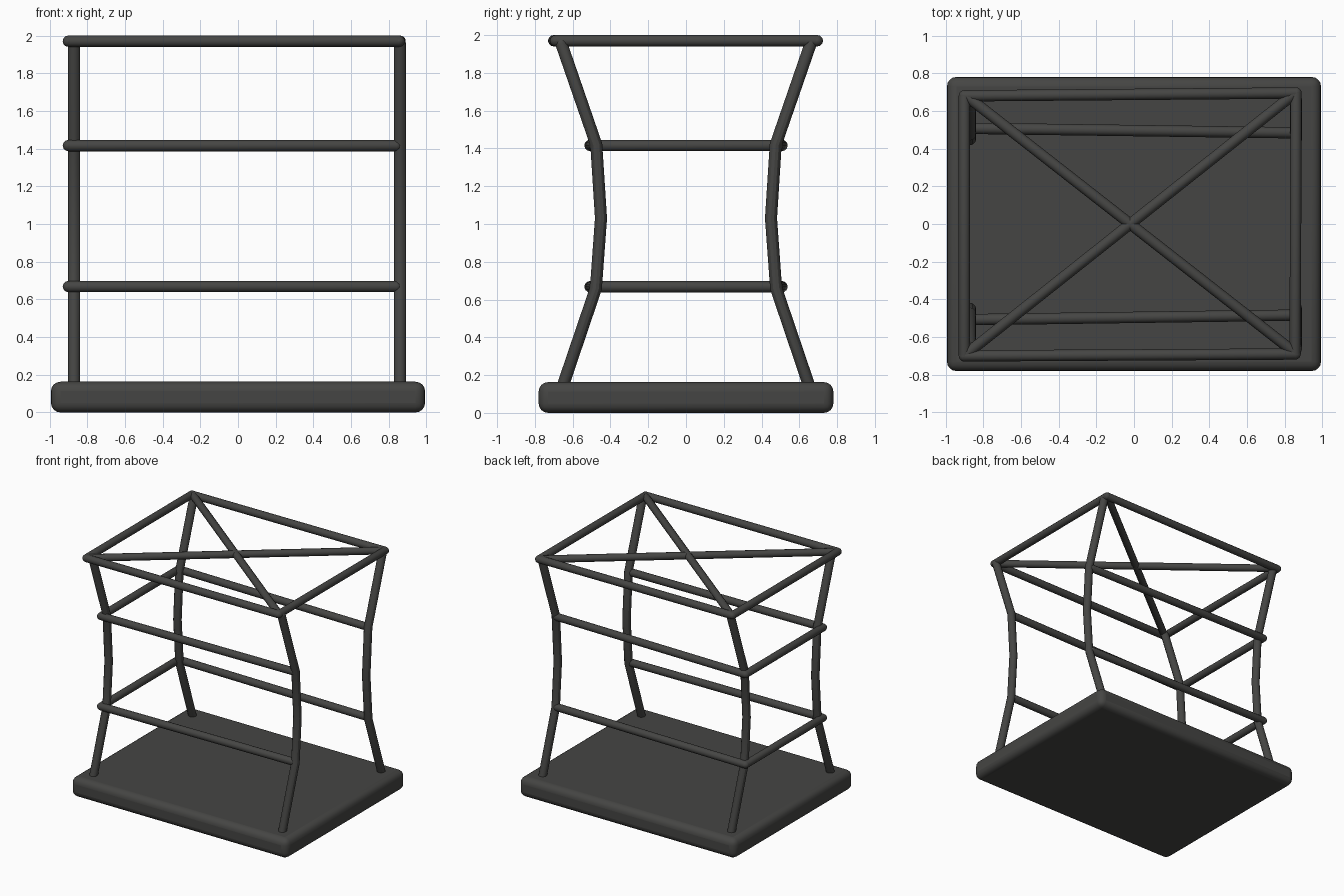
import bpy
from math import sin, cos, pi
from mathutils import Vector

if "Cube" in bpy.data.objects:
    bpy.data.objects.remove(bpy.data.objects["Cube"])

dark = bpy.data.materials.new("dark_steel")
dark.diffuse_color = (0.06, 0.06, 0.057, 1)
dark.use_nodes = True
dark.node_tree.nodes["Principled BSDF"].inputs["Base Color"].default_value = dark.diffuse_color


def tube(name, points, r):
    """Round tube along points, with hemispherical ends."""
    pts = [Vector(p) for p in points]
    a = (pts[0] - pts[1]).normalized()
    b = (pts[-1] - pts[-2]).normalized()
    angles = [pi / 2 * t for t in (0.3, 0.6, 0.85, 0.98)]
    path = [(pts[0] + a * r * sin(t), cos(t)) for t in reversed(angles)]
    path += [(p, 1.0) for p in pts]
    path += [(pts[-1] + b * r * sin(t), cos(t)) for t in angles]
    curve = bpy.data.curves.new(name, 'CURVE')
    curve.dimensions = '3D'
    curve.bevel_depth = r
    curve.bevel_resolution = 4
    curve.use_fill_caps = True
    spline = curve.splines.new('POLY')
    spline.points.add(len(path) - 1)
    for sp, (co, rad) in zip(spline.points, path):
        sp.co = (*co, 1)
        sp.radius = rad
    obj = bpy.data.objects.new(name, curve)
    bpy.context.collection.objects.link(obj)
    bpy.ops.object.select_all(action='DESELECT')
    obj.select_set(True)
    bpy.context.view_layer.objects.active = obj
    bpy.ops.object.convert(target='MESH')
    obj = bpy.context.active_object
    bpy.ops.object.shade_smooth_by_angle()
    obj.data.materials.append(dark)


# base slab with rounded edges
bpy.ops.mesh.primitive_cube_add(size=1, location=(0, 0, 0.0815))
base = bpy.context.active_object
base.name = "base_slab"
base.scale = (1.985, 1.56, 0.163)
bpy.ops.object.transform_apply(location=False, rotation=False, scale=True)
bevel = base.modifiers.new("round_edges", 'BEVEL')
bevel.width = 0.05
bevel.segments = 4
base.data.materials.append(dark)
bpy.ops.object.shade_smooth_by_angle()

# bent corner posts, pinched at mid height
for side, x in (("left", -0.87), ("right", 0.86)):
    for end, s in (("front", -1), ("back", 1)):
        tube(f"{side}_{end}_post",
             [(x, s * 0.66, 0.12), (x, s * 0.477, 0.66), (x, s * 0.45, 1.03),
              (x, s * 0.475, 1.42), (x, s * 0.66, 1.955)], 0.032)

# middle rails on three sides, right side left open
for level, z in (("lower", 0.668), ("upper", 1.416)):
    for end, s in (("front", -1), ("back", 1)):
        tube(f"{level}_{end}_rail", [(-0.9, s * 0.508, z), (0.84, s * 0.484, z)], 0.03)
    tube(f"{level}_left_rail", [(-0.9, -0.508, z), (-0.9, 0.508, z)], 0.03)

# roof frame and diagonal braces
z = 1.97
corners = [(-0.9, -0.70, z), (0.855, -0.69, z), (0.86, 0.695, z), (-0.9, 0.68, z)]
for i, side in enumerate(("front", "right", "back", "left")):
    tube(f"roof_{side}_bar", [corners[i], corners[(i + 1) % 4]], 0.03)
tube("roof_brace_a", [(-0.89, -0.69, z), (0.85, 0.69, z)], 0.029)
tube("roof_brace_b", [(-0.89, 0.68, z), (0.85, -0.68, z)], 0.029)
